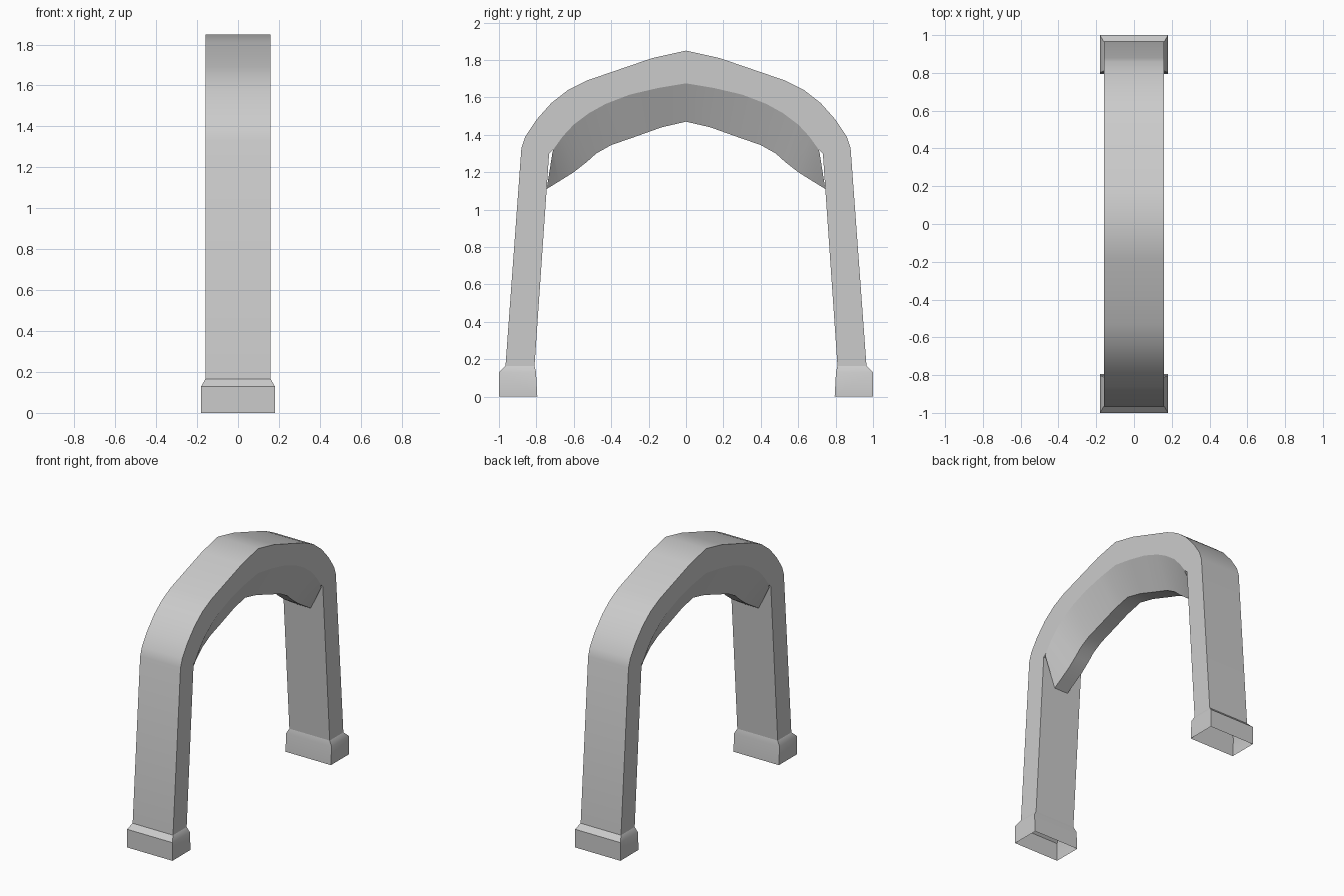
import bpy
import bmesh
import math

cube = bpy.data.objects.get("Cube")
if cube:
    bpy.data.objects.remove(cube, do_unlink=True)

grey = bpy.data.materials.new("light grey")
grey.use_nodes = True
colour = (0.6, 0.6, 0.6, 1)
grey.diffuse_color = colour
grey.node_tree.nodes["Principled BSDF"].inputs["Base Color"].default_value = colour


def loft(name, stations, cap=False):
    """Bridge four-sided rings: (outer y, z, half width, inner y, z, half width)."""
    bm = bmesh.new()
    rings = []
    for oy, oz, ow, iy, iz, iw in stations:
        corners = [(-ow, oy, oz), (ow, oy, oz), (iw, iy, iz), (-iw, iy, iz)]
        rings.append([bm.verts.new(c) for c in corners])
    for a, b in zip(rings, rings[1:]):
        for i in range(4):
            j = (i + 1) % 4
            bm.faces.new((a[i], a[j], b[j], b[i]))
    if cap:
        bm.faces.new(rings[0])
        bm.faces.new(rings[-1])
    bmesh.ops.recalc_face_normals(bm, faces=bm.faces)
    # Open tubes: make sure the normals point away from the path
    if bm.calc_volume(signed=True) < 0:
        bmesh.ops.reverse_faces(bm, faces=bm.faces)
    mesh = bpy.data.meshes.new(name)
    bm.to_mesh(mesh)
    bm.free()
    mesh.materials.append(grey)
    obj = bpy.data.objects.new(name, mesh)
    bpy.context.collection.objects.link(obj)
    bpy.ops.object.select_all(action="DESELECT")
    obj.select_set(True)
    bpy.context.view_layer.objects.active = obj
    bpy.ops.object.shade_smooth_by_angle(angle=math.radians(30))
    return obj


def mirrored(half):
    """Extend a half path, starting at the crown, to both ends."""
    other = [(-oy, oz, ow, -iy, iz, iw) for oy, oz, ow, iy, iz, iw in half[:0:-1]]
    return other + half


W = 0.16        # half width of the band
RIB = 0.055     # half width of the rib's lower edge

# Half profiles from the crown to the shoulder
outer = [(0, 1.85), (0.18, 1.81), (0.37, 1.745), (0.53, 1.69), (0.63, 1.64),
         (0.72, 1.57), (0.80, 1.48), (0.86, 1.39), (0.88, 1.33)]
inner = [(0, 1.675), (0.15, 1.65), (0.30, 1.615), (0.43, 1.565), (0.52, 1.515),
         (0.60, 1.455), (0.66, 1.39), (0.71, 1.32), (0.732, 1.30)]
lower = [(0, 1.47), (0.13, 1.44), (0.27, 1.39), (0.40, 1.345), (0.48, 1.30),
         (0.53, 1.255), (0.60, 1.20), (0.68, 1.15), (0.745, 1.11)]

# Arched band running down into both legs
ankle = (0.965, 0.165, W, 0.81, 0.165, W)
band = [(*o, W, *i, W) for o, i in zip(outer, inner)] + [ankle]
loft("arch_and_legs", mirrored(band))

# Tapered rib hanging under the arch, ending just short of the legs
rib_top = inner[:-1] + [(0.715, 1.30)]
rib = [(*t, W, *b, RIB) for t, b in zip(rib_top, lower)]
loft("underside_rib", mirrored(rib), cap=True)

# Flared feet, open underneath
foot = [ankle, (1.0, 0.13, 0.18, 0.802, 0.13, 0.18), (1.0, 0.0, 0.18, 0.795, 0.0, 0.18)]
for side, sign in (("front", -1), ("back", 1)):
    loft(side + "_foot", [(sign * oy, oz, ow, sign * iy, iz, iw)
                          for oy, oz, ow, iy, iz, iw in foot])
